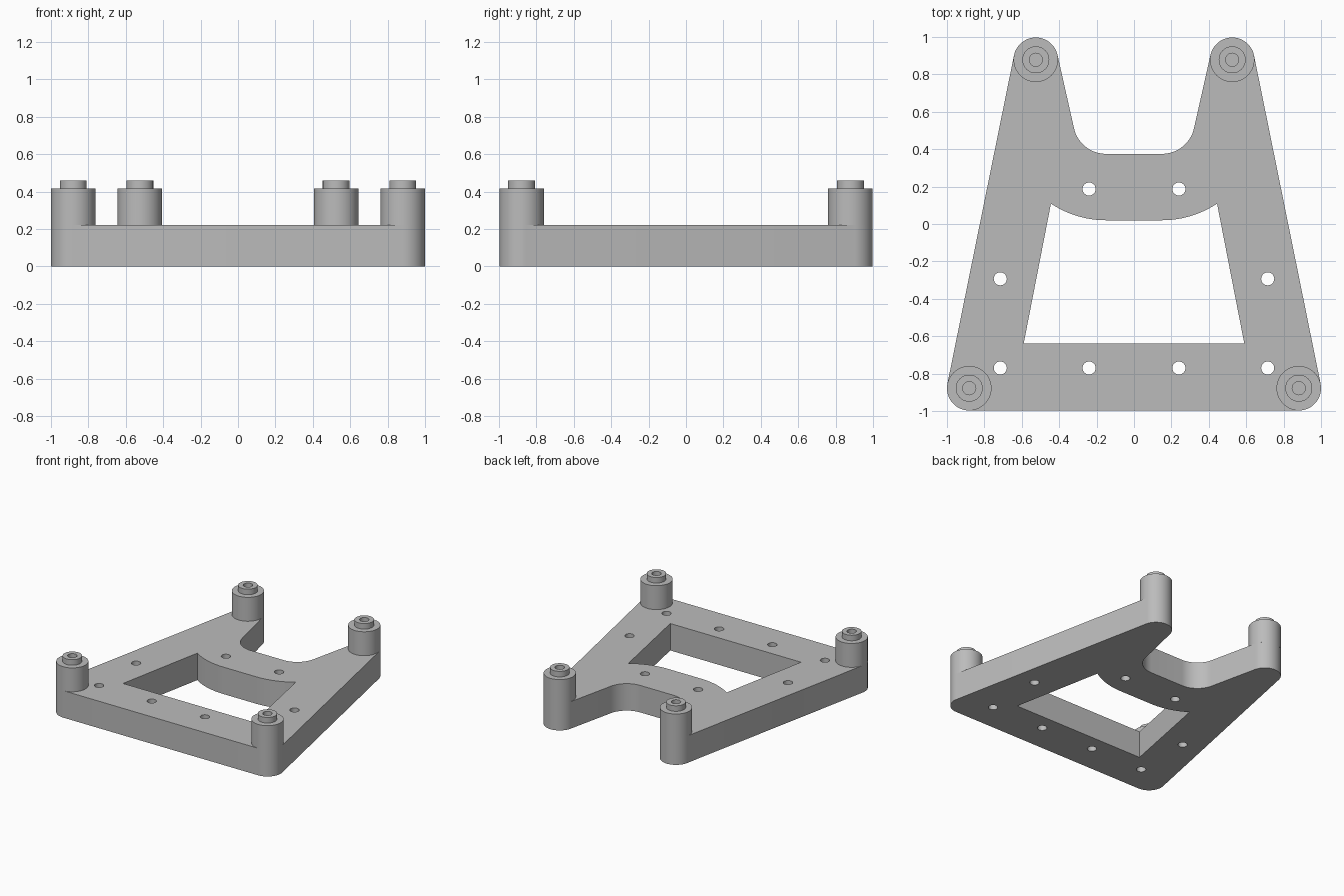
import bpy, bmesh
from math import sin, cos, radians, pi
from mathutils import Vector

cube = bpy.data.objects.get("Cube")
if cube:
    bpy.data.objects.remove(cube, do_unlink=True)

PLATE_TOP = 0.22
POST_R = 0.119
FRONT_POST = (0.881, -0.878)
BACK_POST = (0.525, 0.878)

grey = bpy.data.materials.new("plain grey")
grey.use_nodes = True
colour = (0.5, 0.5, 0.5, 1)
grey.diffuse_color = colour
grey.node_tree.nodes["Principled BSDF"].inputs["Base Color"].default_value = colour


def arc(centre, r, start, end, steps=16):
    angles = [radians(start + (end - start) * i / steps) for i in range(steps + 1)]
    return [(centre[0] + r * cos(a), centre[1] + r * sin(a)) for a in angles]


def mirrored(right):
    """Close a right-hand path with its reflection across x = 0."""
    return right + [(-x, y) for x, y in reversed(right)]


def add_object(name, bm):
    bmesh.ops.remove_doubles(bm, verts=bm.verts, dist=0.0002)
    bmesh.ops.recalc_face_normals(bm, faces=bm.faces)
    mesh = bpy.data.meshes.new(name)
    bm.to_mesh(mesh)
    bm.free()
    mesh.materials.clear()
    mesh.materials.append(grey)
    obj = bpy.data.objects.new(name, mesh)
    bpy.context.collection.objects.link(obj)
    bpy.ops.object.select_all(action='DESELECT')
    obj.select_set(True)
    bpy.context.view_layer.objects.active = obj
    bpy.ops.object.shade_smooth_by_angle(angle=radians(30))
    return obj


def plate(name, loops, height):
    """Extrude a filled outline with openings."""
    curve = bpy.data.curves.new(name + " outline", 'CURVE')
    curve.dimensions = '2D'
    curve.fill_mode = 'BOTH'
    curve.extrude = height / 2
    for loop in loops:
        spline = curve.splines.new('POLY')
        spline.points.add(len(loop) - 1)
        for point, (x, y) in zip(spline.points, loop):
            point.co = (x, y, 0, 1)
        spline.use_cyclic_u = True
    helper = bpy.data.objects.new(name + " outline", curve)
    bpy.context.collection.objects.link(helper)
    graph = bpy.context.evaluated_depsgraph_get()
    mesh = bpy.data.meshes.new_from_object(helper.evaluated_get(graph))
    bm = bmesh.new()
    bm.from_mesh(mesh)
    bmesh.ops.translate(bm, verts=bm.verts, vec=(0, 0, height / 2))
    bpy.data.objects.remove(helper, do_unlink=True)
    bpy.data.meshes.remove(mesh)
    return add_object(name, bm)


def lathe(name, profile, location):
    bm = bmesh.new()
    verts = [bm.verts.new((r, 0, z)) for r, z in profile]
    edges = [bm.edges.new(pair) for pair in zip(verts, verts[1:])]
    bmesh.ops.spin(bm, geom=verts + edges, cent=(0, 0, 0), axis=(0, 0, 1),
                   angle=2 * pi, steps=48, use_duplicate=False)
    obj = add_object(name, bm)
    obj.location = Vector((*location, 0))
    return obj


# Frame plate: rounded feet, tapering sides and a filleted notch at the back
outline = mirrored(arc(FRONT_POST, POST_R, -90, 11.4)
                   + arc(BACK_POST, POST_R, 11.4, 167, 24)
                   + arc((0.15, 0.55), 0.175, -13, -90))
window = mirrored([(0.59, -0.64)] + arc((0.15, 0.55), 0.53, -56.3, -90))
holes = [arc((side * x, y), 0.035, 0, 345, 23)
         for side in (-1, 1)
         for x, y in ((0.24, 0.187), (0.715, -0.293), (0.715, -0.77), (0.24, -0.77))]
plate("frame_plate", [outline, window] + holes, PLATE_TOP)

# Stepped posts with blind screw holes
post_profile = [(0, 0.24), (0.035, 0.24), (0.035, 0.46), (0.072, 0.46),
                (0.072, 0.415), (POST_R, 0.415), (POST_R, PLATE_TOP), (0, PLATE_TOP)]
for row, (x, y) in (("front", FRONT_POST), ("back", BACK_POST)):
    for side, sign in (("left", 1), ("right", -1)):
        lathe(f"{row}_{side}_post", post_profile, (sign * x, y))
